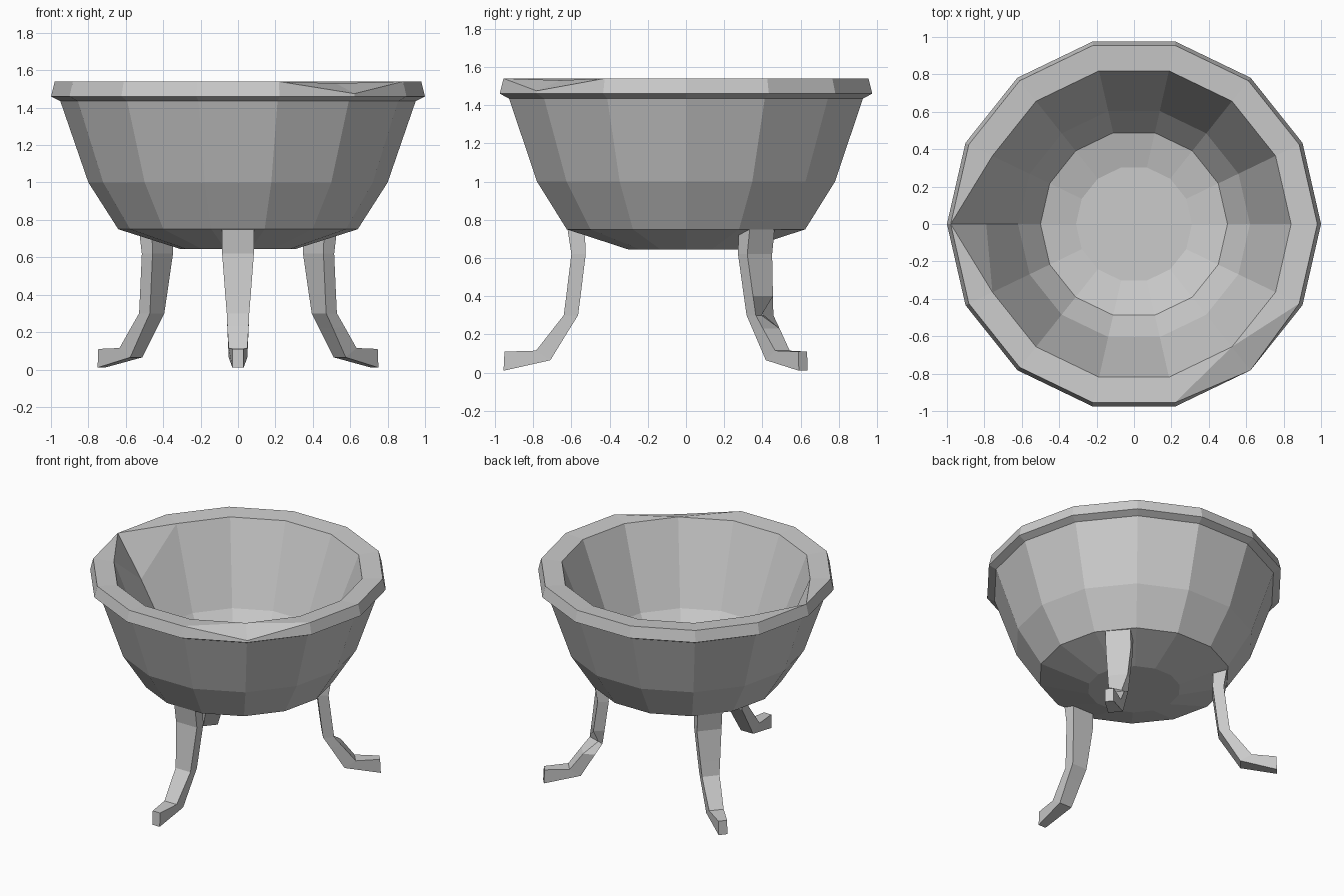
import bpy, bmesh, math
from mathutils import Vector

cube = bpy.data.objects.get("Cube")
if cube:
    bpy.data.objects.remove(cube, do_unlink=True)

SIDES = 14

# One plain grey for everything
stone = bpy.data.materials.new("plain grey")
stone.use_nodes = True
grey = (0.6, 0.6, 0.6, 1)
stone.diffuse_color = grey
stone.node_tree.nodes["Principled BSDF"].inputs["Base Color"].default_value = grey


def finish(bm, name):
    bmesh.ops.recalc_face_normals(bm, faces=bm.faces)
    mesh = bpy.data.meshes.new(name)
    bm.to_mesh(mesh)
    bm.free()
    mesh.materials.append(stone)
    obj = bpy.data.objects.new(name, mesh)
    bpy.context.collection.objects.link(obj)
    return obj


def bridge(bm, loops):
    """Join successive closed loops with quads; return the strips of faces."""
    strips = []
    for low, high in zip(loops, loops[1:]):
        n = len(low)
        strips.append([bm.faces.new((low[i], low[(i + 1) % n],
                                     high[(i + 1) % n], high[i])) for i in range(n)])
    bm.faces.new(loops[0])
    bm.faces.new(loops[-1])
    return strips


# Bowl: radius and height from the underside, over the rim, to the inner floor
profile = [(0.31, 0.645), (0.64, 0.75), (0.80, 1.0), (0.95, 1.435),
           (1.0, 1.46), (0.98, 1.54), (0.84, 1.53),
           (0.62, 0.96), (0.50, 0.80), (0.31, 0.75)]
RIM_TOP, RIM_INNER = 5, 6
bm = bmesh.new()
rings = []
for r, z in profile:
    turns = [math.tau * i / SIDES for i in range(SIDES)]
    rings.append([bm.verts.new((r * math.cos(a), r * math.sin(a), z)) for a in turns])
strips = bridge(bm, rings)
top, inner = rings[RIM_TOP], rings[RIM_INNER]

# Pouring notch on the right side and a worn spot on the front rim
NOTCH, WORN = SIDES // 2, SIDES - 2
for face, a, b in ((NOTCH - 1, top[NOTCH], inner[NOTCH - 1]),
                   (NOTCH, top[NOTCH], inner[NOTCH + 1]),
                   (WORN - 1, top[WORN - 1], inner[WORN]),
                   (WORN, top[WORN + 1], inner[WORN])):
    bmesh.utils.face_split(strips[RIM_TOP][face], a, b)
inner[NOTCH].co = (-0.79, 0, 1.25)
top[WORN].co = rings[RIM_TOP - 1][WORN].co + Vector((0, 0, 0.015))
finish(bm, "bowl")

# Leg sections: outer radius, height, inner radius, height, half width
sections = [(0.62, 0.75, 0.53, 0.75, 0.085), (0.60, 0.62, 0.525, 0.62, 0.085),
            (0.627, 0.40, 0.552, 0.40, 0.068), (0.64, 0.30, 0.565, 0.30, 0.06),
            (0.695, 0.23, 0.615, 0.22, 0.057), (0.785, 0.115, 0.71, 0.065, 0.05),
            (0.95, 0.11, 0.955, 0.01, 0.03)]
KNEE = 3


def leg(name, degrees, dented=False):
    angle = math.radians(degrees)
    out = Vector((math.cos(angle), math.sin(angle), 0))
    side = Vector((-out.y, out.x, 0))
    up = Vector((0, 0, 1))
    bm = bmesh.new()
    loops = []
    for ro, zo, ri, zi, w in sections:
        corners = ((ro, zo, w), (ro, zo, -w), (ri, zi, -w), (ri, zi, w))
        loops.append([bm.verts.new(out * r + up * z + side * s) for r, z, s in corners])
    bridge(bm, loops)
    if dented:
        loops[KNEE][0].co -= out * 0.05 + side * 0.04
    return finish(bm, name)


leg("front_leg", -90)
leg("back_left_leg", 40, dented=True)
leg("back_right_leg", 140)
